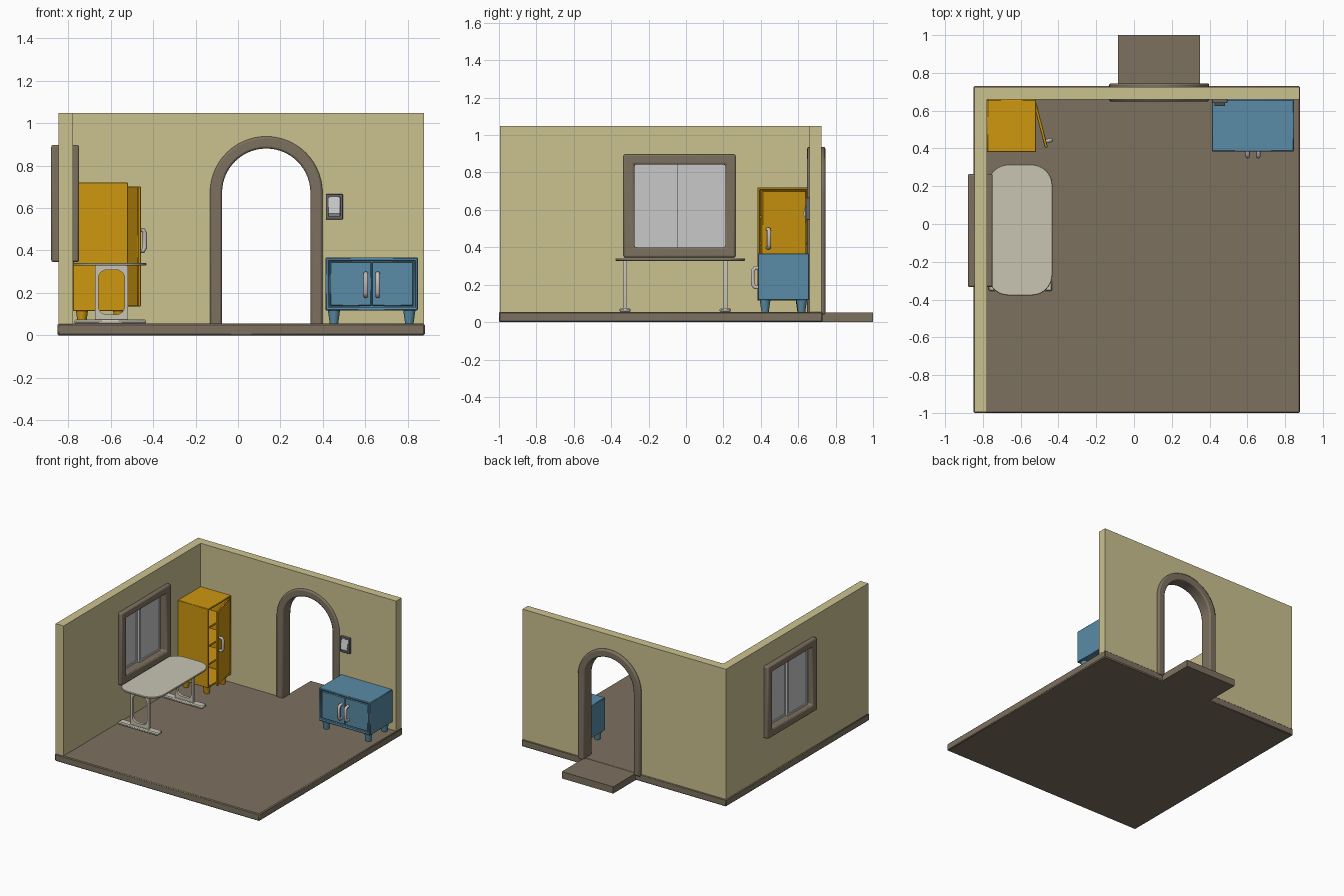
import bpy, bmesh, math
from mathutils import Vector, Matrix

if "Cube" in bpy.data.objects:
    bpy.data.objects.remove(bpy.data.objects["Cube"])


def material(name, rgb):
    m = bpy.data.materials.new(name)
    m.diffuse_color = (*rgb, 1)
    m.use_nodes = True
    m.node_tree.nodes["Principled BSDF"].inputs["Base Color"].default_value = m.diffuse_color
    return m


WALL = material("pale yellow wall", (0.60, 0.54, 0.28))
BROWN = material("brown trim", (0.205, 0.165, 0.117))
GOLD = material("golden yellow", (0.62, 0.31, 0.005))
BLUE = material("blue", (0.10, 0.26, 0.38))
CREAM = material("table cream", (0.58, 0.56, 0.45))
PANE = material("pane grey", (0.58, 0.58, 0.59))
METAL = material("handle grey", (0.56, 0.52, 0.50))
DARK = material("switch frame grey", (0.14, 0.13, 0.14))


def finish(name, bm, mat, bevel=0.0, segs=1):
    bmesh.ops.recalc_face_normals(bm, faces=bm.faces)
    me = bpy.data.meshes.new(name)
    bm.to_mesh(me)
    bm.free()
    me.materials.append(mat)
    ob = bpy.data.objects.new(name, me)
    bpy.context.collection.objects.link(ob)
    if bevel:
        b = ob.modifiers.new("bevel", 'BEVEL')
        b.width, b.segments, b.limit_method = bevel, segs, 'ANGLE'
    bpy.ops.object.select_all(action='DESELECT')
    bpy.context.view_layer.objects.active = ob
    ob.select_set(True)
    bpy.ops.object.shade_smooth_by_angle(angle=math.radians(30))
    return ob


def box(name, lo, hi, mat, bevel=0.0, recess=None):
    """Box between corners; recess = (face direction, rim, depth) sinks a panel."""
    bm = bmesh.new()
    lo, hi = Vector(lo), Vector(hi)
    bmesh.ops.create_cube(bm, size=1, matrix=Matrix.Translation((lo + hi) / 2) @ Matrix.Diagonal((*(hi - lo), 1)))
    if recess:
        d, rim, depth = Vector(recess[0]), recess[1], recess[2]
        bm.normal_update()
        face = [f for f in bm.faces if f.normal.dot(d) > 0.9]
        bmesh.ops.inset_region(bm, faces=face, thickness=rim)
        ext = bmesh.ops.extrude_face_region(bm, geom=face)
        bmesh.ops.translate(bm, vec=-d * depth, verts=[v for v in ext['geom'] if isinstance(v, bmesh.types.BMVert)])
        bmesh.ops.delete(bm, geom=face, context='FACES')
    return finish(name, bm, mat, bevel)


def place(p, axis, d):
    return {'x': (d, p[0], p[1]), 'y': (p[0], d, p[1]), 'z': (p[0], p[1], d)}[axis]


def prism(name, pts, axis, d0, d1, mat, bevel=0.0):
    bm = bmesh.new()
    a = [bm.verts.new(place(p, axis, d0)) for p in pts]
    b = [bm.verts.new(place(p, axis, d1)) for p in pts]
    bm.faces.new(a)
    bm.faces.new(b[::-1])
    for i in range(len(pts)):
        j = (i + 1) % len(pts)
        bm.faces.new((a[i], a[j], b[j], b[i]))
    return finish(name, bm, mat, bevel)


def ring(name, outer, inner, axis, d0, d1, mat, bevel=0.0, closed=True):
    """Band between two outlines with equal point counts."""
    bm = bmesh.new()
    rows = [[bm.verts.new(place(p, axis, d)) for p in pts]
            for pts, d in ((outer, d0), (outer, d1), (inner, d1), (inner, d0))]
    n = len(outer)
    for i in range(n if closed else n - 1):
        j = (i + 1) % n
        for k in range(4):
            r, s = rows[k], rows[(k + 1) % 4]
            bm.faces.new((r[i], r[j], s[j], s[i]))
    if not closed:
        for i in (0, n - 1):
            bm.faces.new([r[i] for r in rows])
    return finish(name, bm, mat, bevel, 2)


def rect(a0, b0, a1, b1):
    return [(a0, b0), (a1, b0), (a1, b1), (a0, b1)]


def rounded(a0, b0, a1, b1, r, n=6):
    pts = []
    for q, (ca, cb) in enumerate(rect(a0 + r, b0 + r, a1 - r, b1 - r)):
        for i in range(n + 1):
            t = math.pi + (q + i / n) * math.pi / 2
            pts.append((ca + r * math.cos(t), cb + r * math.sin(t)))
    return pts


def arch(r, z0=0.05, cx=0.133, cz=0.672, n=28):
    pts = [(cx + r * math.cos(math.pi * (1 - i / n)), cz + r * math.sin(math.pi * i / n)) for i in range(n + 1)]
    return [(cx - r, z0)] + pts + [(cx + r, z0)]


def leg(name, x, y, mat):
    bm = bmesh.new()
    bmesh.ops.create_cone(bm, cap_ends=True, segments=16, radius1=0.019, radius2=0.029, depth=0.07,
                          matrix=Matrix.Translation((x, y, 0.085)))
    return finish(name, bm, mat)


def handle(name, pos, out, length=0.126, depth=0.042, r=0.011):
    """Bow handle: a round bar bent away from the door."""
    out, h = Vector(out), length / 2 - r
    prof = [(0, -h), (0.7, -h), (1, -h * 0.7), (1, h * 0.7), (0.7, h), (0, h)]
    cu = bpy.data.curves.new(name, 'CURVE')
    cu.dimensions, cu.bevel_depth, cu.bevel_resolution, cu.use_fill_caps = '3D', r, 3, True
    sp = cu.splines.new('POLY')
    sp.points.add(len(prof) - 1)
    for p, (o, z) in zip(sp.points, prof):
        p.co = (*(Vector(pos) + out * o * (depth - r) + Vector((0, 0, z))), 1)
    ob = bpy.data.objects.new(name, cu)
    bpy.context.collection.objects.link(ob)
    cu.materials.append(METAL)
    bpy.ops.object.select_all(action='DESELECT')
    bpy.context.view_layer.objects.active = ob
    ob.select_set(True)
    bpy.ops.object.convert(target='MESH')
    bpy.ops.object.shade_smooth_by_angle(angle=math.radians(50))
    return bpy.context.object


# Floor slab and doorstep
box("floor", (-0.85, -1, 0), (0.88, 0.73, 0.055), BROWN, 0.006)
box("doorstep", (-0.085, 0.70, 0), (0.35, 1, 0.052), BROWN)

# Walls with arch and window openings
ring("left_wall", rect(-0.995, 0.05, 0.725, 1.048), rect(-0.30, 0.375, 0.235, 0.87), 'x', -0.845, -0.778, WALL)
prism("back_wall", [(-0.778, 0.05)] + arch(0.235) + [(0.875, 0.05), (0.875, 1.048), (-0.778, 1.048)],
      'y', 0.66, 0.725, WALL)
ring("arch_frame", arch(0.265, 0.04), arch(0.208, 0.04), 'y', 0.648, 0.745, BROWN, 0.01, closed=False)

# Window frame with two sliding panes
ring("window_frame", rect(-0.334, 0.345, 0.265, 0.897), rect(-0.275, 0.40, 0.21, 0.843),
     'x', -0.88, -0.748, BROWN, 0.01)
for i, (y0, y1, x) in enumerate(((-0.28, -0.03, -0.83), (-0.045, 0.215, -0.81))):
    ring(f"window_sash_{i}", rect(y0, 0.395, y1, 0.848), rect(y0 + 0.018, 0.413, y1 - 0.018, 0.83),
         'x', x - 0.009, x + 0.009, PANE)
    box(f"window_pane_{i}", (x - 0.003, y0 + 0.01, 0.405), (x + 0.003, y1 - 0.01, 0.84), PANE)

# Table: top, two ring legs and feet
prism("table_top", rounded(-0.775, -0.378, -0.432, 0.315, 0.11, 10), 'z', 0.328, 0.341, CREAM, 0.003)
for i, y in enumerate((-0.326, 0.21)):
    ring(f"table_leg_{i}", rounded(-0.673, 0.07, -0.518, 0.33, 0.006), rounded(-0.658, 0.098, -0.534, 0.308, 0.04),
         'y', y - 0.011, y + 0.011, CREAM)
    box(f"table_foot_{i}", (-0.77, y - 0.03, 0.053), (-0.433, y + 0.03, 0.075), CREAM, 0.007)

# Tall yellow cabinet, open towards +x, with shelves
box("tall_cabinet", (-0.777, 0.382, 0.115), (-0.518, 0.658, 0.72), GOLD, 0.003, ((1, 0, 0), 0.018, 0.235))
for i, z in enumerate((0.275, 0.415, 0.555)):
    box(f"shelf_{i}", (-0.76, 0.395, z), (-0.535, 0.645, z + 0.014), GOLD)
for i, x in enumerate((-0.735, -0.56)):
    for j, y in enumerate((0.423, 0.615)):
        leg(f"tall_cabinet_leg_{i}{j}", x, y, GOLD)

# Its door and handle, swung ajar about the rear hinge
swing = Matrix.Translation((-0.525, 0.641, 0)) @ Matrix.Rotation(math.radians(14.5), 4, 'Z')
for ob in (box("tall_cabinet_door", (-0.008, -0.243, 0.136), (0.008, 0, 0.702), GOLD, 0.003),
           handle("tall_cabinet_handle", (0.005, -0.212, 0.447), (1, 0, 0), 0.12, 0.04)):
    ob.data.transform(swing)

# Low blue cabinet with two doors
box("low_cabinet", (0.412, 0.384, 0.117), (0.847, 0.658, 0.367), BLUE, 0.004, ((0, -1, 0), 0.02, 0.02))
for i, (x0, x1, hx) in enumerate(((0.434, 0.628, 0.602), (0.631, 0.825, 0.658))):
    box(f"low_cabinet_door_{i}", (x0, 0.392, 0.139), (x1, 0.408, 0.345), BLUE, 0.003)
    handle(f"low_cabinet_handle_{i}", (hx, 0.396, 0.238), (0, -1, 0), 0.126, 0.05)
for i, x in enumerate((0.452, 0.807)):
    for j, y in enumerate((0.423, 0.618)):
        leg(f"low_cabinet_leg_{i}{j}", x, y, BLUE)

# Wall switch: frame with a sloping rocker
ring("switch_frame", rect(0.414, 0.546, 0.494, 0.665), rect(0.427, 0.56, 0.481, 0.651), 'y', 0.64, 0.662, DARK, 0.003)
prism("switch_rocker", [(0.662, 0.56), (0.636, 0.56), (0.626, 0.575), (0.645, 0.651), (0.662, 0.651)],
      'x', 0.427, 0.481, PANE)
